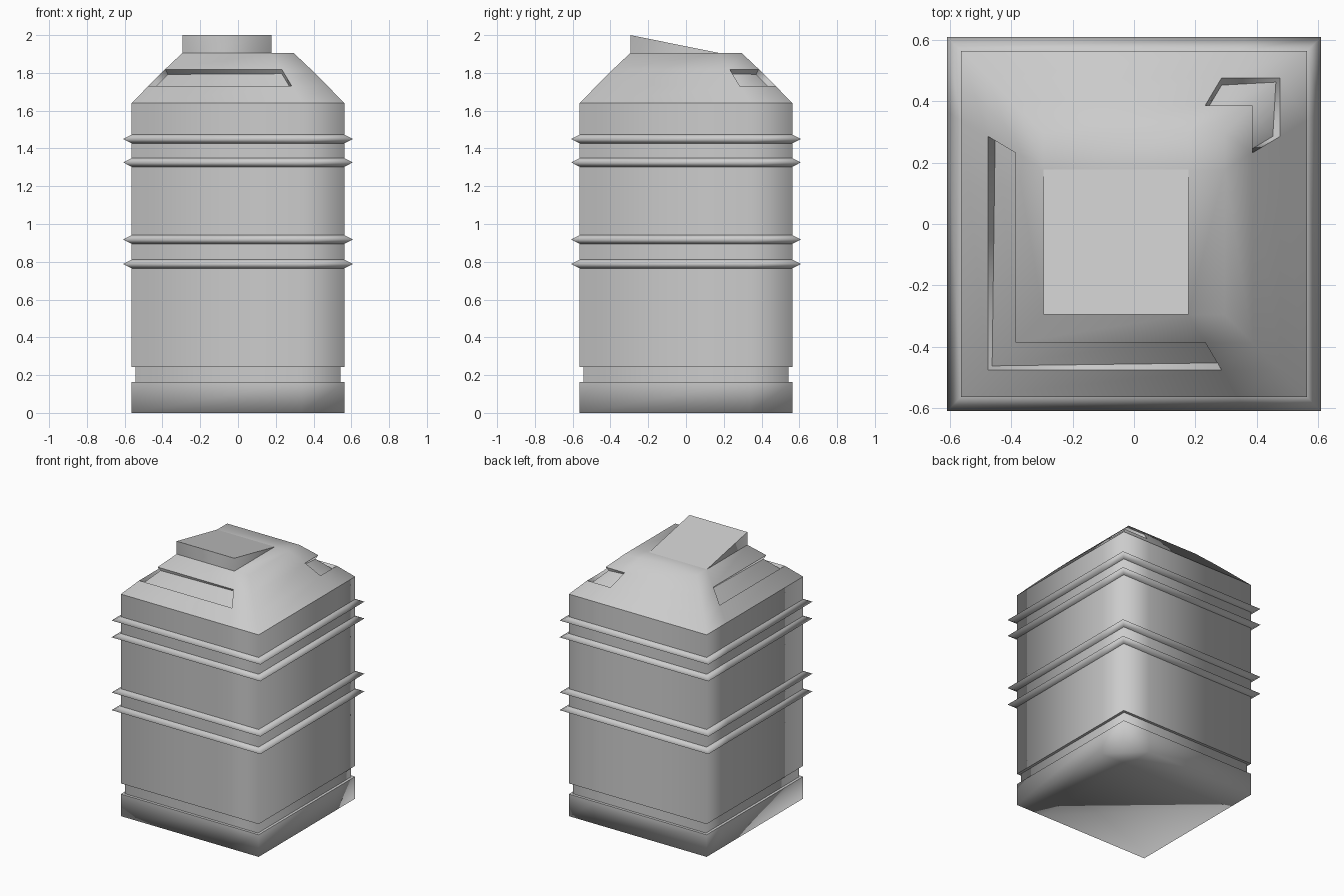
import bpy, bmesh
from mathutils import Vector

if "Cube" in bpy.data.objects:
    bpy.data.objects.remove(bpy.data.objects["Cube"])

# Square plan with one extra edge loop at 60 % of the half width
K = 0.6
PLAN = [(-1, -1), (K, -1), (1, -1), (1, K), (1, 1), (K, 1), (-1, 1), (-1, K)]
N = len(PLAN)

# Profile as (half width, height, sharp edge loop)
W = 0.563
profile = [(W, 0, False), (W, 0.163, True), (0.543, 0.163, True),
           (0.543, 0.242, True), (W, 0.242, True)]
for z in (0.788, 0.918, 1.326, 1.45):          # protruding ridges
    profile += [(W, z - 0.023, True), (0.608, z, False), (W, z + 0.023, True)]
profile += [(W, 1.64, True), (0.475, 1.73, False),
            (0.386, 1.819, False), (0.295, 1.905, False)]

bm = bmesh.new()
rings = [[bm.verts.new((x * w, y * w, z)) for x, y in PLAN] for w, z, _ in profile]


def mark_sharp(edges):
    for e in edges:
        e.smooth = False


def cap(ring, flip):
    c = bm.verts.new((ring[1].co.x, ring[3].co.y, ring[0].co.z))
    quads = ([ring[0], ring[1], c, ring[7]], [ring[1], ring[2], ring[3], c],
             [c, ring[3], ring[4], ring[5]], [ring[7], c, ring[5], ring[6]])
    return [bm.faces.new(q[::-1] if flip else q) for q in quads]


# Walls and caps
bands = []
for lo, hi in zip(rings, rings[1:]):
    bands.append([bm.faces.new((lo[i], lo[(i + 1) % N], hi[(i + 1) % N], hi[i]))
                  for i in range(N)])
cap(rings[0], True)
lid = cap(rings[-1], False)[0]
for (_, _, sharp), ring in zip(profile, rings):
    if sharp:
        mark_sharp(bm.edges.get((ring[i], ring[(i + 1) % N])) for i in range(N))
bm.normal_update()


def sink_panel(faces, depth):
    rim = [e for f in faces for e in f.edges
           if sum(g in faces for g in e.link_faces) == 1]
    mark_sharp(rim)
    geom = bmesh.ops.extrude_face_region(bm, geom=faces)["geom"]
    new = [g for g in geom if isinstance(g, bmesh.types.BMFace)]
    bmesh.ops.delete(bm, geom=[f for f in faces if f.is_valid], context='FACES_ONLY')
    shift = {}
    for f in new:
        f.normal_update()
        for v in f.verts:
            shift[v] = shift.get(v, Vector()) + f.normal
    for v, n in shift.items():
        v.co -= n.normalized() * depth
    for f in new:
        mark_sharp(e for e in f.edges if sum(g in new for g in e.link_faces) == 1)


# Sunken corner panels in the sloped shoulder
slope = bands[-2]
sink_panel([slope[7], slope[0]], 0.033)
sink_panel([slope[3], slope[4]], 0.033)

# Wedge lid on top, raised at the front only
mark_sharp(lid.edges)
geom = bmesh.ops.extrude_face_region(bm, geom=[lid])["geom"]
top = [g for g in geom if isinstance(g, bmesh.types.BMFace)][0]
if lid.is_valid:
    bmesh.ops.delete(bm, geom=[lid], context='FACES_ONLY')
for v in top.verts:
    if v.co.y < 0:
        v.co.z = 2.0
mark_sharp(top.edges)
bmesh.ops.remove_doubles(bm, verts=bm.verts[:], dist=0.0005)

bmesh.ops.recalc_face_normals(bm, faces=bm.faces[:])
for f in bm.faces:
    f.smooth = True
mesh = bpy.data.meshes.new("tank_body")
bm.to_mesh(mesh)
bm.free()
bpy.context.collection.objects.link(bpy.data.objects.new("tank_body", mesh))
